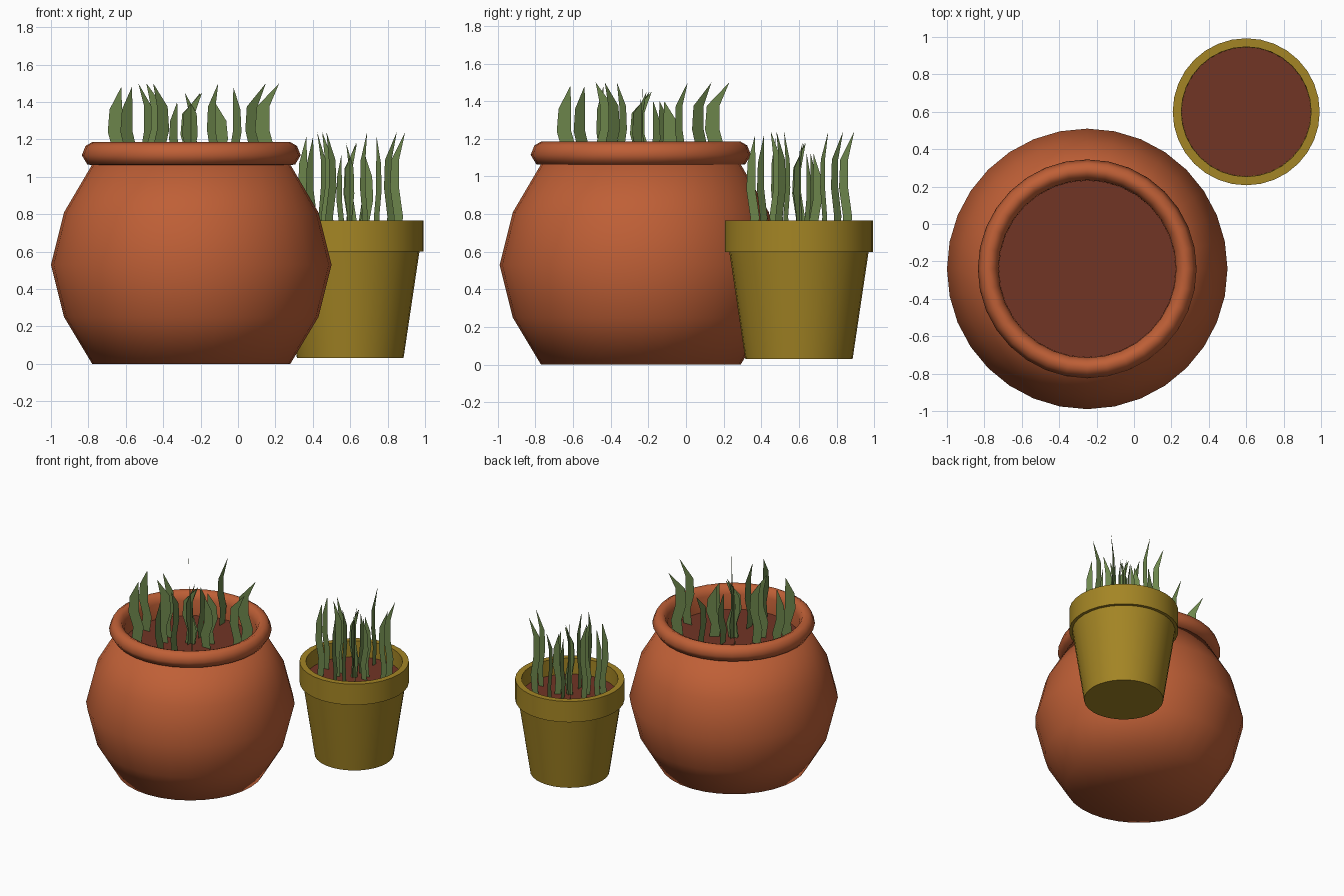
import bpy, bmesh, math

if "Cube" in bpy.data.objects:
    bpy.data.objects.remove(bpy.data.objects["Cube"])


def material(name, rgb):
    m = bpy.data.materials.new(name)
    m.diffuse_color = (*rgb, 1)
    m.use_nodes = True
    m.node_tree.nodes["Principled BSDF"].inputs["Base Color"].default_value = m.diffuse_color
    return m


TERRACOTTA = material("terracotta", (0.52, 0.115, 0.037))
MUSTARD = material("mustard glaze", (0.37, 0.235, 0.018))
SOIL = material("dark red soil", (0.165, 0.035, 0.018))
GREEN = material("leaf green", (0.15, 0.235, 0.07))


def finish(name, bm, mat, loc, angle=None):
    me = bpy.data.meshes.new(name)
    bm.to_mesh(me)
    bm.free()
    me.materials.append(mat)
    ob = bpy.data.objects.new(name, me)
    ob.location = loc
    bpy.context.collection.objects.link(ob)
    if angle:
        bpy.ops.object.select_all(action='DESELECT')
        ob.select_set(True)
        bpy.context.view_layer.objects.active = ob
        bpy.ops.object.shade_smooth_by_angle(angle=math.radians(angle))
    return ob


def lathe(name, profile, mat, loc, angle, n=32):
    """Revolve (radius, z) points round z and cap both ends."""
    bm = bmesh.new()
    rings = [[bm.verts.new((r * math.cos(2 * math.pi * i / n),
                            r * math.sin(2 * math.pi * i / n), z))
              for i in range(n)] for r, z in profile]
    for a, b in zip(rings, rings[1:]):
        for i in range(n):
            j = (i + 1) % n
            bm.faces.new((a[i], a[j], b[j], b[i]))
    bm.faces.new(rings[0][::-1])
    bm.faces.new(rings[-1])
    bmesh.ops.recalc_face_normals(bm, faces=bm.faces)
    return finish(name, bm, mat, loc, angle)


def soil(name, r, z, loc):
    bm = bmesh.new()
    bmesh.ops.create_circle(bm, cap_ends=True, segments=32, radius=r)
    return finish(name, bm, SOIL, (loc[0], loc[1], z))


# One grass card: base position, relative height, tip lean (full width is 1)
BLADES = [(-0.81, 0.96, 0.03), (-0.41, 1.0, -0.09), (0.0, 0.9, 0.12),
          (0.29, 0.8, -0.03), (0.83, 1.0, 0.15)]
# Blade outline: height fraction, sideways wave, half width
OUTLINE = [(0, 0, 0.075), (0.25, 0.03, 0.08), (0.5, -0.04, 0.08), (0.75, -0.03, 0.07)]


def grass(name, loc, half, z0, z1):
    """Four upright cards of wavy blades crossing at the pot's centre."""
    bm = bmesh.new()
    for deg in (1, 32, 90, 127):
        c, s = math.cos(math.radians(deg)), math.sin(math.radians(deg))

        def vert(u, z):
            return bm.verts.new((u * half * c, u * half * s, z))

        for u, h, lean in BLADES:
            prev = None
            sign = 1 if lean > 0 else -1
            for t, wave, w in OUTLINE:
                z = z0 + t * h * (z1 - z0)
                mid = u + wave * sign
                row = (vert(mid - w, z), vert(mid + w, z))
                if prev:
                    bm.faces.new((prev[0], prev[1], row[1], row[0]))
                prev = row
            bm.faces.new((prev[0], prev[1], vert(u + lean, z0 + h * (z1 - z0))))
    return finish(name, bm, GREEN, loc)


# Large round pot with rolled rim
BIG = (-0.25, -0.24, 0)
lathe("large_pot", [(0.53, 0), (0.68, 0.25), (0.75, 0.53), (0.68, 0.81), (0.53, 1.065),
                    (0.49, 1.065), (0.47, 0.94)], TERRACOTTA, BIG, 60)
lathe("large_pot_rim", [(0.475, 0.96), (0.48, 1.06), (0.555, 1.065), (0.585, 1.115), (0.565, 1.165),
                        (0.53, 1.185), (0.495, 1.17), (0.475, 1.12), (0.475, 0.97)],
      TERRACOTTA, BIG, 60)
soil("large_pot_soil", 0.474, 1.0, BIG)
grass("large_pot_grass", BIG, 0.48, 1.0, 1.5)

# Small tapered pot with collar
SMALL = (0.6, 0.6, 0)
lathe("small_pot", [(0.285, 0.03), (0.37, 0.6), (0.393, 0.6), (0.393, 0.68), (0.393, 0.765),
                    (0.347, 0.765), (0.345, 0.62)], MUSTARD, SMALL, 60)
soil("small_pot_soil", 0.346, 0.64, SMALL)
grass("small_pot_grass", SMALL, 0.3, 0.64, 1.24)
